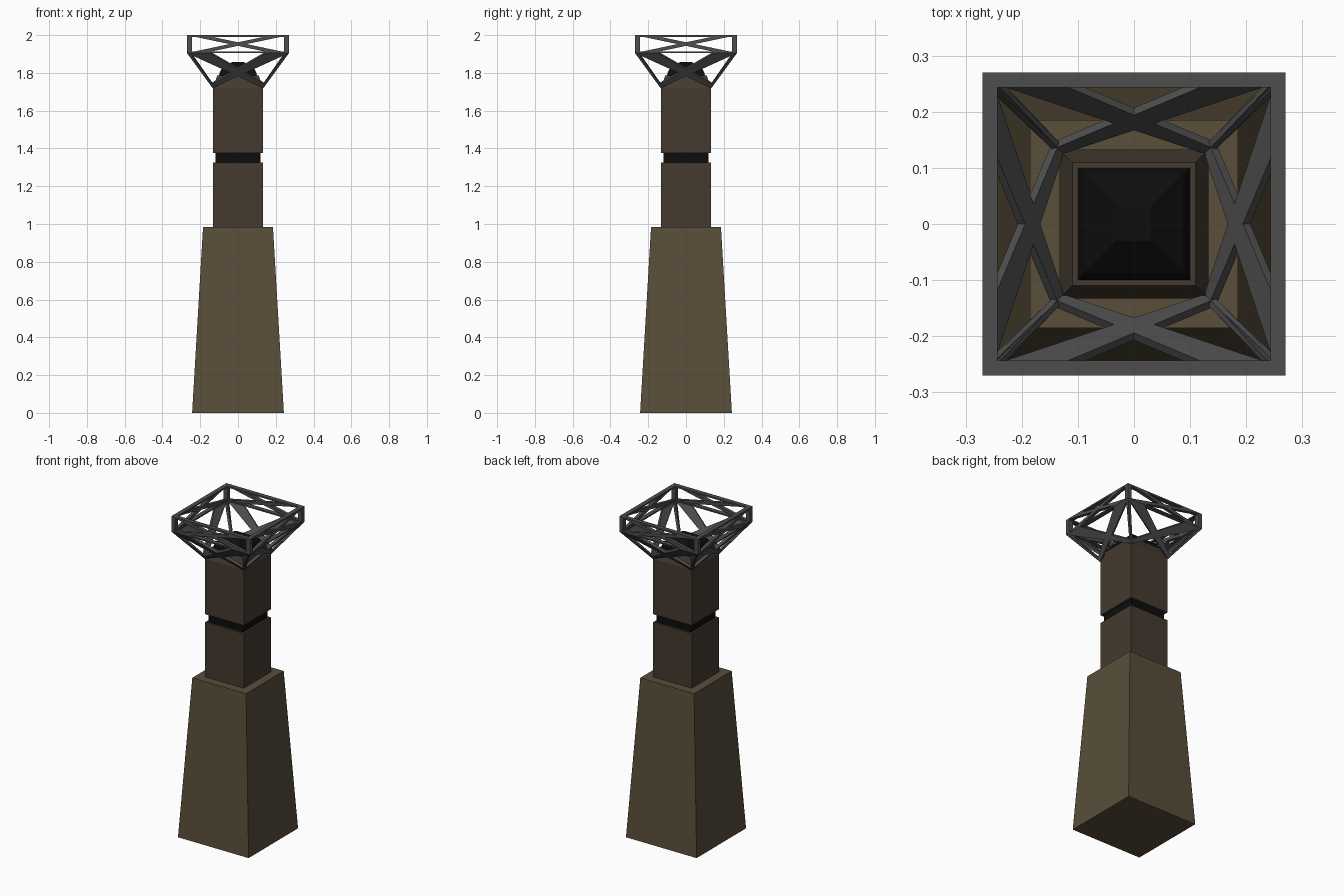
import bpy, bmesh
from math import pi
from mathutils import Vector, Matrix

if "Cube" in bpy.data.objects:
    bpy.data.objects.remove(bpy.data.objects["Cube"])


def material(name, rgb):
    m = bpy.data.materials.new(name)
    m.diffuse_color = (*rgb, 1)
    m.use_nodes = True
    m.node_tree.nodes["Principled BSDF"].inputs["Base Color"].default_value = m.diffuse_color
    return m


OLIVE = material("olive_brown", (0.1, 0.077, 0.042))
BROWN = material("dark_brown", (0.058, 0.043, 0.029))
BLACK = material("black", (0.004, 0.004, 0.004))
GREY = material("dark_grey", (0.075, 0.075, 0.075))


def finish(name, bm, mat):
    bmesh.ops.recalc_face_normals(bm, faces=bm.faces[:])
    me = bpy.data.meshes.new(name)
    bm.to_mesh(me)
    bm.free()
    me.materials.append(mat)
    ob = bpy.data.objects.new(name, me)
    bpy.context.collection.objects.link(ob)
    return ob


def square_loft(name, profile, mat, ring=False):
    """Stack of squares given as (half width, z); ring joins last to first."""
    bm = bmesh.new()
    loops = [[bm.verts.new((sx * h, sy * h, z)) for sx, sy in
              ((-1, -1), (1, -1), (1, 1), (-1, 1))] for h, z in profile]
    pairs = list(zip(loops, loops[1:]))
    if ring:
        pairs.append((loops[-1], loops[0]))
    else:
        bm.faces.new(loops[0])
        bm.faces.new(loops[-1])
    for a, b in pairs:
        for i in range(4):
            j = (i + 1) % 4
            bm.faces.new((a[i], a[j], b[j], b[i]))
    return finish(name, bm, mat)


def four_sided(name, polygons, inward, mat):
    """Flat front-face plates, thickened inward and repeated on four sides."""
    bm = bmesh.new()
    inward = Vector(inward)
    for k in range(4):
        rot = Matrix.Rotation(k * pi / 2, 3, 'Z')
        for poly in polygons:
            a = [bm.verts.new(rot @ Vector(p)) for p in poly]
            b = [bm.verts.new(rot @ (Vector(p) + inward)) for p in poly]
            bm.faces.new(a)
            bm.faces.new(b[::-1])
            n = len(a)
            for i in range(n):
                j = (i + 1) % n
                bm.faces.new((a[i], b[i], b[j], a[j]))
    return finish(name, bm, mat)


def both_ways(poly):
    return [poly, [(-x, y, z) for x, y, z in poly]]


# Pedestal and column
square_loft("pedestal", [(0.243, 0), (0.185, 0.985)], OLIVE)
square_loft("lower_column", [(0.133, 0.985), (0.133, 1.325)], BROWN)
square_loft("column_groove", [(0.12, 1.325), (0.12, 1.375)], BLACK)
square_loft("upper_column", [(0.133, 1.375), (0.133, 1.72), (0.11, 1.785)], BROWN)
square_loft("cap", [(0.1, 1.785), (0.098, 1.80), (0.088, 1.82), (0.03, 1.858)], BLACK)

# Crown rim: top and bottom rings
R, I = 0.27, 0.243
TOP, LOW, FOOT, F = 2.0, 1.905, 1.72, 0.135
square_loft("rim_top", [(R, TOP), (I, TOP), (I, TOP - 0.01), (R, TOP - 0.01)], GREY, True)
square_loft("rim_bottom", [(R, LOW + 0.008), (I, LOW + 0.008), (I, LOW), (R, LOW)], GREY, True)

# Rim posts and cross bracing
post = [(-R, -R, LOW), (-I, -R, LOW), (-I, -R, TOP), (-R, -R, TOP)]
brace = [(-R, -R, TOP), (-0.18, -R, TOP), (R, -R, LOW), (0.18, -R, LOW)]
four_sided("rim_posts", both_ways(post), (0, R - I, 0), GREY)
four_sided("rim_braces", both_ways(brace), (0, 0.02, 0), GREY)


# Sloping lattice below the rim: point on the slope, t = 0 top, 1 foot
def slope(side, t, inset=0.0):
    h = R + (F - R) * t
    return (side * (h - inset), -h, LOW + (FOOT - LOW) * t)


inward = Vector((0, LOW - FOOT, R - F)).normalized() * 0.016
cross = [slope(-1, 0), slope(-1, 0, 0.12), slope(1, 0.92), slope(1, 1)]
corner = [slope(-1, 0), slope(-1, 0, 0.018), slope(-1, 1, 0.012), slope(-1, 1)]
four_sided("lattice_braces", both_ways(cross), inward, GREY)
four_sided("lattice_corners", both_ways(corner), inward, GREY)
